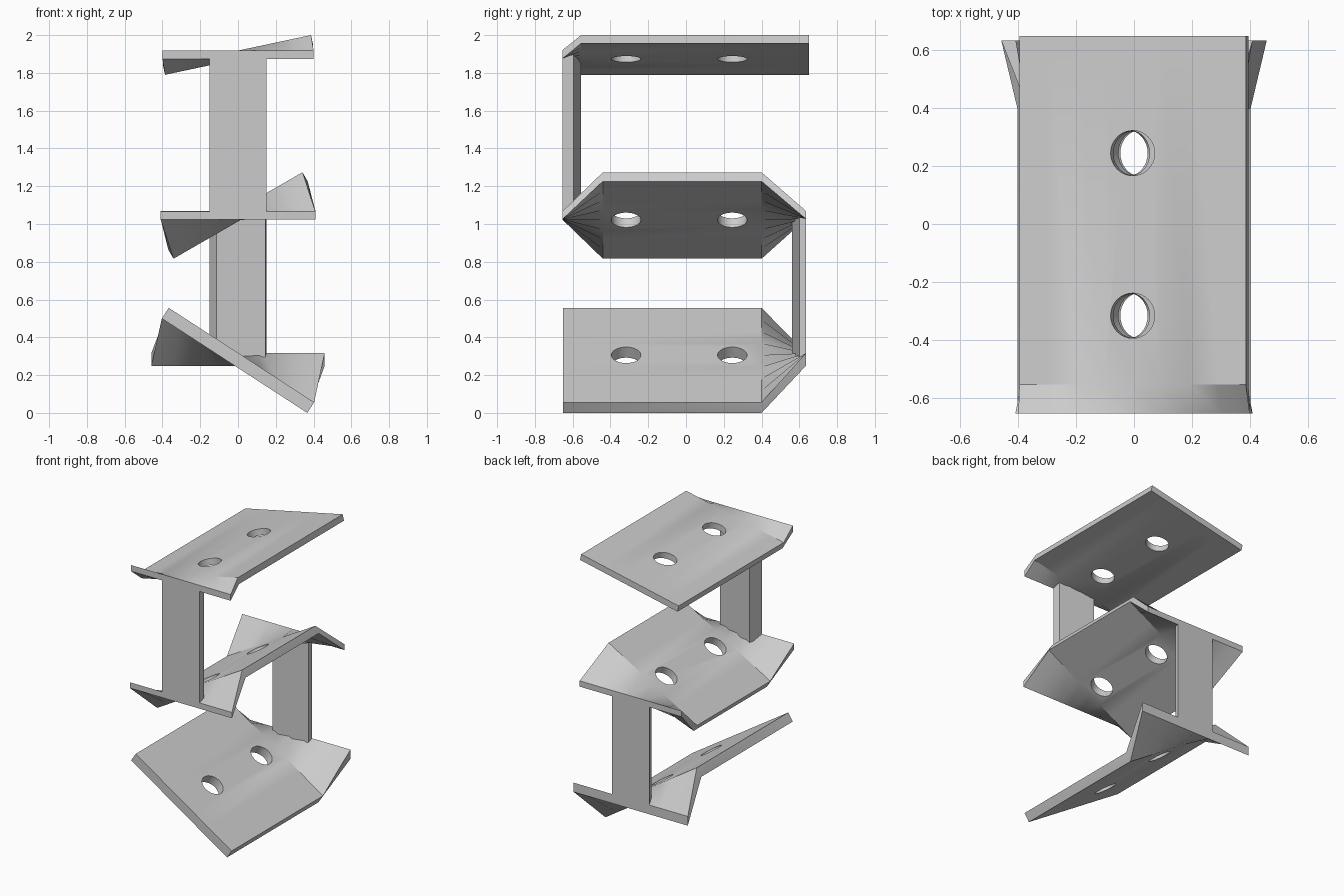
import bpy, bmesh, math
from mathutils import Matrix

if "Cube" in bpy.data.objects:
    bpy.data.objects.remove(bpy.data.objects["Cube"])

COLS = 8


def make_object(name, verts, faces):
    me = bpy.data.meshes.new(name)
    me.from_pydata(verts, [], faces)
    bm = bmesh.new()
    bm.from_mesh(me)
    bmesh.ops.recalc_face_normals(bm, faces=bm.faces)
    bm.to_mesh(me)
    bm.free()
    ob = bpy.data.objects.new(name, me)
    bpy.context.collection.objects.link(ob)
    return ob


def plate(name, half, rows):
    """Twisted plate; each row is (y, centre z, tilt in degrees, thickness)."""
    verts, faces = [], []
    ring = 2 * (COLS + 1)
    for y, z, tilt, t in rows:
        c, s = math.cos(math.radians(tilt)), math.sin(math.radians(tilt))
        us = [-half + 2 * half * i / COLS for i in range(COLS + 1)]
        loop = [(u, -t / 2) for u in us] + [(u, t / 2) for u in reversed(us)]
        verts += [(u * c - v * s, y, z + u * s + v * c) for u, v in loop]
    for r in range(len(rows) - 1):
        for i in range(ring):
            j = (i + 1) % ring
            faces.append((r * ring + i, r * ring + j,
                          (r + 1) * ring + j, (r + 1) * ring + i))
    last = (len(rows) - 1) * ring
    faces += [tuple(range(ring)), tuple(range(last, last + ring))]
    return make_object(name, verts, faces)


def drill(ob, z, tilt):
    """Two round holes square to the tilted plate."""
    bm = bmesh.new()
    for y in (-0.317, 0.245):
        m = Matrix.Translation((0, y, z)) @ Matrix.Rotation(math.radians(-tilt), 4, 'Y')
        bmesh.ops.create_cone(bm, cap_ends=True, segments=32, radius1=0.078,
                              radius2=0.078, depth=0.3, matrix=m)
    me = bpy.data.meshes.new("hole_cutter")
    bm.to_mesh(me)
    bm.free()
    cutter = bpy.data.objects.new("hole_cutter", me)
    cutter.hide_render = True
    bpy.context.collection.objects.link(cutter)
    mod = ob.modifiers.new("holes", 'BOOLEAN')
    mod.operation, mod.solver, mod.object = 'DIFFERENCE', 'EXACT', cutter
    bpy.ops.object.select_all(action='DESELECT')
    bpy.context.view_layer.objects.active = ob
    ob.select_set(True)
    bpy.ops.object.modifier_apply(modifier=mod.name)
    bpy.data.objects.remove(cutter)
    bpy.ops.object.shade_smooth_by_angle(angle=math.radians(20))


def web(name, corners):
    """Upright strip; each corner is (x, y, bottom z, top z)."""
    verts = [(x, y, a) for x, y, a, b in corners] + [(x, y, b) for x, y, a, b in corners]
    faces = [(0, 1, 2, 3), (4, 5, 6, 7)]
    faces += [(i, (i + 1) % 4, (i + 1) % 4 + 4, i + 4) for i in range(4)]
    return make_object(name, verts, faces)


# Three tilted plates that twist back to level where a web joins
drill(plate("bottom_plate", 0.459, [(-0.65, 0.278, -33, 0.067), (0.40, 0.278, -33, 0.067),
                                    (0.635, 0.283, 0, 0.067)]), 0.278, -33)
drill(plate("middle_plate", 0.41, [(-0.655, 1.045, 0, 0.042), (-0.44, 1.045, 30, 0.055),
                                   (0.40, 1.045, 30, 0.055), (0.635, 1.048, 0, 0.042)]), 1.045, 30)
drill(plate("top_plate", 0.40, [(-0.655, 1.897, 0, 0.045), (-0.555, 1.895, 12, 0.045),
                                (0.65, 1.895, 12, 0.045)]), 1.895, 12)

# Narrow webs linking the plates, back then front
web("lower_web", [(-0.15, 0.635, 0.28, 1.048), (0.15, 0.635, 0.28, 1.048),
                  (0.145, 0.60, 0.27, 1.06), (-0.115, 0.56, 0.30, 1.025)])
web("upper_web", [(-0.15, -0.655, 1.045, 1.897), (0.15, -0.655, 1.045, 1.897),
                  (0.145, -0.595, 1.065, 1.91), (-0.12, -0.555, 1.015, 1.87)])
